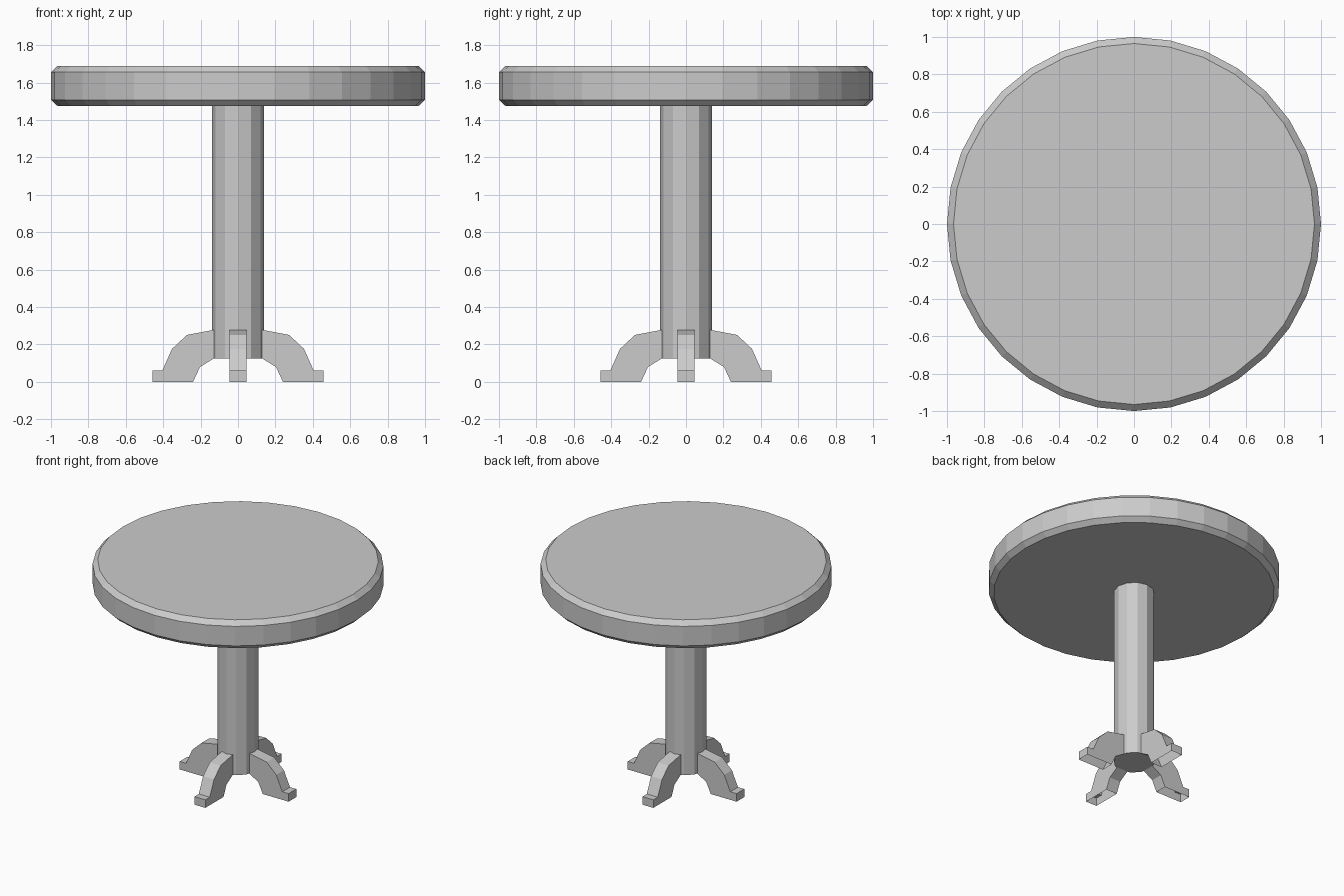
import bpy, bmesh, math

if "Cube" in bpy.data.objects:
    bpy.data.objects.remove(bpy.data.objects["Cube"])

grey = bpy.data.materials.new("plain grey")
grey.diffuse_color = (0.6, 0.6, 0.6, 1)
grey.use_nodes = True
grey.node_tree.nodes["Principled BSDF"].inputs["Base Color"].default_value = grey.diffuse_color


def finish(bm, name):
    bmesh.ops.recalc_face_normals(bm, faces=bm.faces[:])
    mesh = bpy.data.meshes.new(name)
    bm.to_mesh(mesh)
    bm.free()
    mesh.materials.append(grey)
    obj = bpy.data.objects.new(name, mesh)
    bpy.context.collection.objects.link(obj)
    return obj


def lathe(name, profile, sides):
    """Stack of (radius, z) rings, capped at both ends."""
    bm = bmesh.new()
    rings = []
    for r, z in profile:
        angles = [2 * math.pi * i / sides for i in range(sides)]
        rings.append([bm.verts.new((r * math.cos(a), r * math.sin(a), z)) for a in angles])
    for low, high in zip(rings, rings[1:]):
        for i in range(sides):
            j = (i + 1) % sides
            bm.faces.new((low[i], low[j], high[j], high[i]))
    bm.faces.new(rings[0][::-1])
    bm.faces.new(rings[-1])
    return finish(bm, name)


# Round top with chamfered rims
lathe("table_top", [(0.965, 1.475), (1, 1.508), (1, 1.656), (0.965, 1.69)], 32)

# Twelve-sided pedestal
lathe("column", [(0.14, 0.126), (0.14, 1.48)], 12)

# Curved leg outline (distance from centre, height), from the foot round to the foot
LEG = [(0.24, 0), (0.457, 0), (0.457, 0.061), (0.404, 0.061), (0.353, 0.176),
       (0.273, 0.251), (0.12, 0.28), (0.12, 0.13), (0.203, 0.08)]
HALF_WIDTH = 0.046

# Four legs, hollow under the feet
for k, side in enumerate(("right", "back", "left", "front")):
    bm = bmesh.new()
    a = [bm.verts.new((x, -HALF_WIDTH, z)) for x, z in LEG]
    b = [bm.verts.new((x, HALF_WIDTH, z)) for x, z in LEG]
    bm.faces.new(a)
    bm.faces.new(b[::-1])
    for i in range(1, len(LEG)):
        j = (i + 1) % len(LEG)
        bm.faces.new((a[j], a[i], b[i], b[j]))
    leg = finish(bm, side + "_leg")
    leg.rotation_euler.z = k * math.pi / 2
